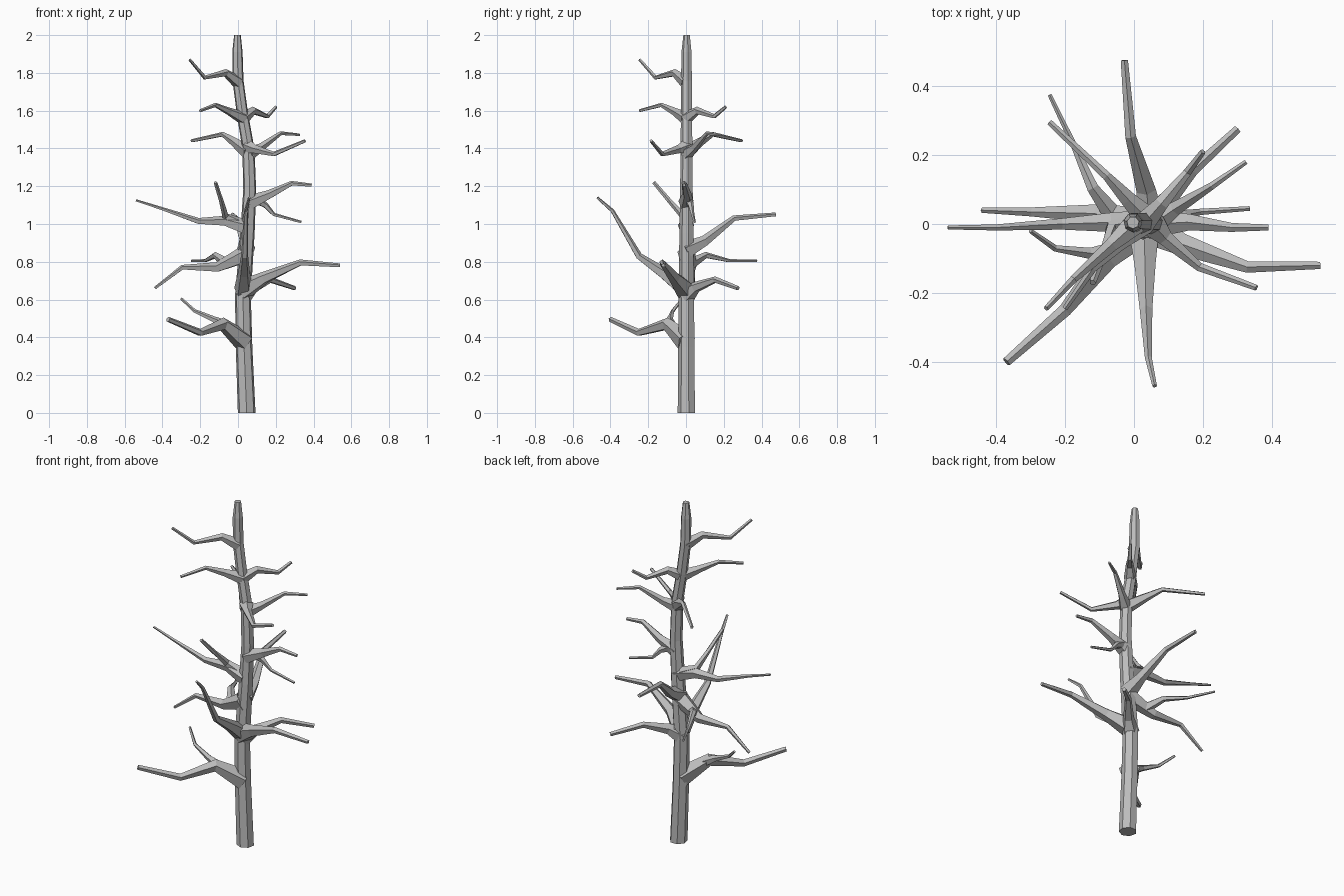
import bpy
import bmesh
from math import cos, sin, tau
from mathutils import Vector, Quaternion

cube = bpy.data.objects.get("Cube")
if cube:
    bpy.data.objects.remove(cube, do_unlink=True)

# Single bark colour
bark = bpy.data.materials.new("grey_bark")
bark.use_nodes = True
colour = (0.5, 0.5, 0.5, 1)
bark.diffuse_color = colour
shader = next(n for n in bark.node_tree.nodes if n.type == 'BSDF_PRINCIPLED')
shader.inputs["Base Color"].default_value = colour
shader.inputs["Roughness"].default_value = 0.9


def sweep(name, path, radii, sides, level=False):
    """Flat-sided tapering tube along a path, with capped ends."""
    path = [Vector(p) for p in path]
    bm = bmesh.new()
    rings = []
    for i, (centre, radius) in enumerate(zip(path, radii)):
        before = path[max(i - 1, 0)]
        after = path[min(i + 1, len(path) - 1)]
        if level:
            turn = Quaternion()
        else:
            # Bisect the two neighbouring segments at each bend
            tangent = (after - centre).normalized() + (centre - before).normalized()
            turn = tangent.to_track_quat('Z', 'Y')
        ring = []
        for k in range(sides):
            angle = tau * (k + 0.25) / sides
            offset = Vector((cos(angle), sin(angle), 0)) * radius
            ring.append(bm.verts.new(centre + turn @ offset))
        rings.append(ring)
    for low, high in zip(rings, rings[1:]):
        for k in range(sides):
            n = (k + 1) % sides
            bm.faces.new((low[k], low[n], high[n], high[k]))
    bm.faces.new(list(reversed(rings[0])))
    bm.faces.new(rings[-1])
    bmesh.ops.recalc_face_normals(bm, faces=bm.faces)
    mesh = bpy.data.meshes.new(name)
    bm.to_mesh(mesh)
    bm.free()
    mesh.materials.append(bark)
    obj = bpy.data.objects.new(name, mesh)
    bpy.context.collection.objects.link(obj)


# Gently bowed trunk: height, sideways drift, radius
trunk = [(0, .046, .048), (.35, .032, .045), (.62, .026, .043), (.95, .05, .039),
         (1.18, .062, .035), (1.4, .055, .033), (1.58, .024, .031),
         (1.76, 0, .03), (1.91, -.003, .028), (2, -.003, .018)]
sweep("trunk", [(x, .004, z) for z, x, r in trunk], [r for z, x, r in trunk], 7, level=True)


def trunk_centre(height):
    for (z0, x0, _), (z1, x1, _) in zip(trunk, trunk[1:]):
        if z0 <= height <= z1:
            return Vector((x0 + (x1 - x0) * (height - z0) / (z1 - z0), 0, height))


def branch(name, root, size, tip, *points):
    """Crooked limb from a trunk height, or from a point on another limb."""
    start = Vector(root) if isinstance(root, tuple) else trunk_centre(root)
    path = [start, *points]
    steps = [i / (len(path) - 1) for i in range(len(path))]
    # Flared root that thins quickly, then runs slender to the tip
    radii = [tip + (size - tip) * (1 - t) ** 1.8 for t in steps]
    sweep(name, path, radii, 5)


# Lowest limb and its twig
branch("lowest_limb", .38, .058, .014, (-.08, -.1, .47), (-.2, -.25, .425), (-.37, -.4, .495))
branch("lowest_limb_twig", (-.07, -.08, .465), .028, .007,
       (-.13, -.085, .495), (-.23, -.07, .54), (-.3, -.02, .605))

# Lower whorl
branch("lower_left_limb", .65, .058, .011, (.14, -.06, .715), (.33, -.125, .795), (.54, -.12, .78))
branch("lower_back_limb", .62, .05, .012, (.08, .05, .665), (.17, .155, .705), (.3, .275, .66))
branch("lower_front_limb", .65, .05, .007,
       (.032, -.12, .74), (.035, -.25, .83), (.042, -.39, 1.07), (.06, -.47, 1.14))
branch("lower_right_limb", .84, .05, .008, (-.11, .03, .77), (-.295, .035, .77), (-.44, .04, .66))
branch("lower_right_twig", (-.06, .025, .79), .03, .006,
       (-.12, .105, .835), (-.175, .23, .805), (-.245, .375, .805))

# Middle whorl
branch("middle_back_limb", .86, .05, .011, (.035, .1, .91), (-.01, .255, 1.03), (-.028, .475, 1.05))
branch("middle_right_limb", .98, .045, .006,
       (-.07, .005, 1.015), (-.21, 0, 1.015), (-.4, -.01, 1.08), (-.54, -.01, 1.125))
branch("middle_right_twig", (.02, .01, 1.0), .03, .01,
       (-.065, -.01, 1.04), (-.09, -.09, 1.125), (-.12, -.17, 1.22))
branch("middle_left_limb", 1.11, .042, .009, (.165, .005, 1.155), (.285, -.01, 1.215), (.39, -.01, 1.205))
branch("middle_left_twig", (.09, .01, 1.13), .026, .007,
       (.145, .025, 1.1), (.19, .035, 1.05), (.335, .045, 1.01))

# Upper whorl
branch("upper_back_right_limb", 1.38, .04, .009, (-.02, .075, 1.435), (-.08, .14, 1.475), (-.245, .295, 1.44))
branch("upper_back_left_limb", 1.37, .038, .007, (.12, .045, 1.405), (.225, .11, 1.48), (.325, .18, 1.472))
branch("upper_front_left_limb", 1.41, .04, .009, (.09, -.04, 1.395), (.19, -.125, 1.37), (.355, -.185, 1.44))

# Crown twigs
branch("crown_front_twig", 1.56, .035, .008, (-.045, -.06, 1.595), (-.12, -.13, 1.63), (-.2, -.245, 1.6))
branch("crown_back_twig", 1.56, .035, .009, (.08, .06, 1.6), (.155, .15, 1.57), (.2, .21, 1.62))
branch("crown_top_twig", 1.75, .035, .008, (-.065, -.06, 1.8), (-.175, -.16, 1.775), (-.255, -.245, 1.87))
